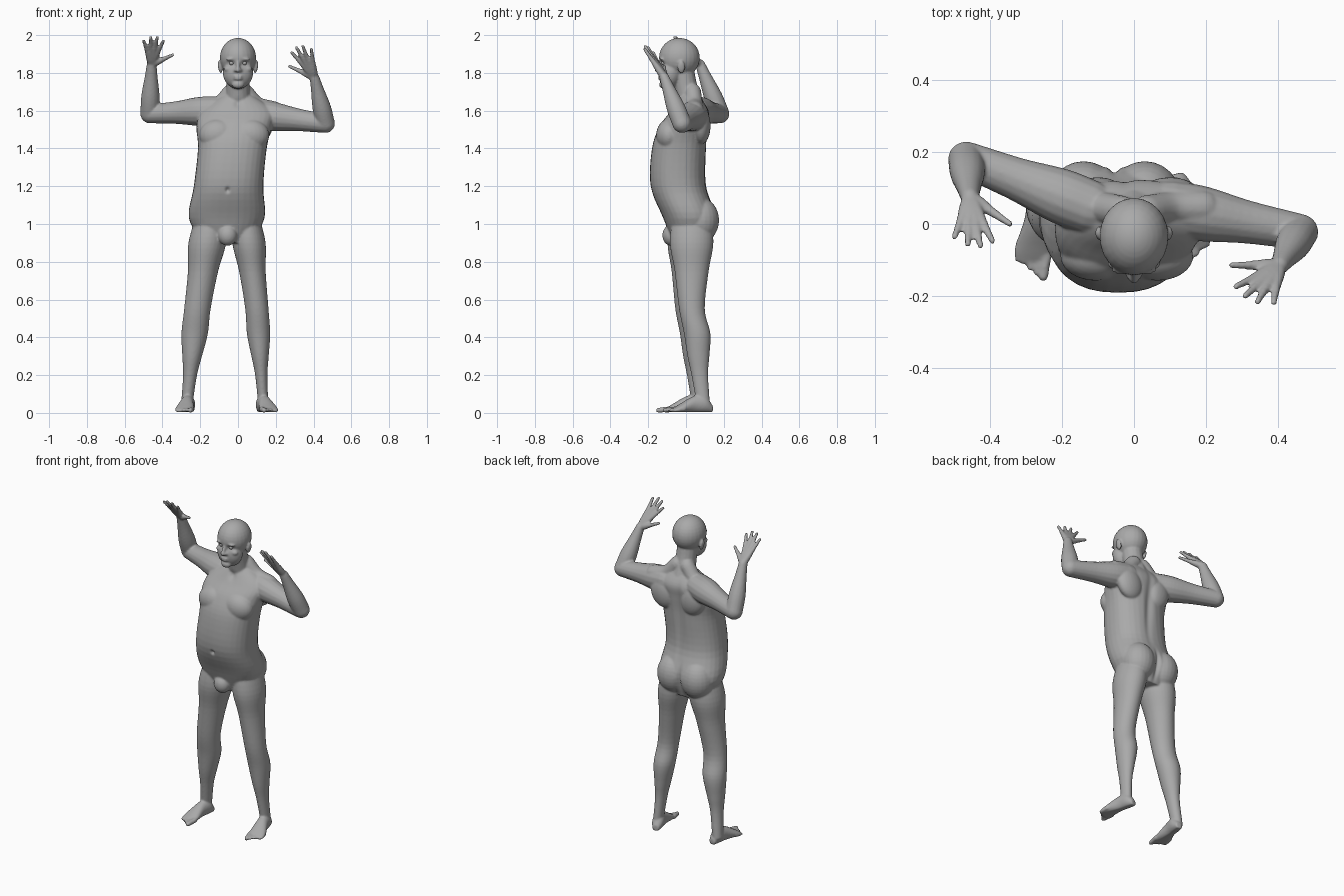
import bpy, bmesh, math
from mathutils import Vector, Matrix

cube = bpy.data.objects.get("Cube")
if cube:
    bpy.data.objects.remove(cube, do_unlink=True)

GREY = (0.4, 0.4, 0.4, 1)
skin = bpy.data.materials.new("grey_skin")
skin.use_nodes = True
skin.diffuse_color = GREY
skin.node_tree.nodes["Principled BSDF"].inputs["Base Color"].default_value = GREY

bm = bmesh.new()
UP = Vector((0, 0, 1))
SIDES = (-1, 1)


def smooth_path(sections, steps=5):
    """Catmull-Rom interpolation through section tuples."""
    p = [Vector(s) for s in sections]
    p = [p[0] * 2 - p[1]] + p + [p[-1] * 2 - p[-2]]
    result = []
    for a, b, c, d in zip(p, p[1:], p[2:], p[3:]):
        for i in range(steps):
            t = i / steps
            linear = (c - a) * t
            square = (a * 2 - b * 5 + c * 4 - d) * t * t
            cubic = (b * 3 - a - c * 3 + d) * t * t * t
            result.append(b + (linear + square + cubic) / 2)
    return result + [p[-2]]


def circle(count):
    angles = [math.tau * i / count for i in range(count)]
    return [(math.cos(a), math.sin(a)) for a in angles]


def bridge(rings):
    """Skin a list of rings and cap both ends."""
    loops = [[bm.verts.new(point) for point in ring] for ring in rings]
    count = len(loops[0])
    for low, high in zip(loops, loops[1:]):
        for i in range(count):
            j = (i + 1) % count
            bm.faces.new((low[i], low[j], high[j], high[i]))
    bm.faces.new(loops[0][::-1])
    bm.faces.new(loops[-1])


def stack(sections, power=1.0):
    """Horizontal oval rings: z, centre x, half width, centre y, half depth."""
    def bulge(value):
        return math.copysign(abs(value) ** power, value)
    bridge([[(cx + width * bulge(c), cy + depth * bulge(s), z) for c, s in circle(32)]
            for z, cx, width, cy, depth in smooth_path(sections)])


def tube(points, radii, sides=16):
    """Round limb through points, with domed ends."""
    path = smooth_path([(*point, radius) for point, radius in zip(points, radii)])
    body_part = [(v.to_3d(), v[3]) for v in path]

    def dome(end, inner):
        (p, r), direction = end, (end[0] - inner[0]).normalized()
        return [(p + direction * r * math.sin(k), r * math.cos(k)) for k in (0.4, 0.8, 1.2, 1.4)]
    start = dome(body_part[0], body_part[1])[::-1]
    full = start + body_part + dome(body_part[-1], body_part[-2])
    u = (full[1][0] - full[0][0]).orthogonal()
    rings = []
    for i, (p, r) in enumerate(full):
        ahead, behind = full[min(i + 1, len(full) - 1)][0], full[max(i - 1, 0)][0]
        tangent = (ahead - behind).normalized()
        u = (u - tangent * u.dot(tangent)).normalized()
        w = tangent.cross(u)
        rings.append([p + (u * c + w * s) * r for c, s in circle(sides)])
    bridge(rings)


def blob(centre, size, tilt=0):
    matrix = Matrix.Translation(centre) @ Matrix.Rotation(tilt, 4, "Y") @ Matrix.Diagonal((*size, 1))
    bmesh.ops.create_uvsphere(bm, u_segments=24, v_segments=16, radius=1, matrix=matrix)


def leg(hip, knee, ankle, slim):
    """Leg following three joints; rows are height, half width, half depth."""
    hip, knee, ankle = Vector(hip), Vector(knee), Vector(ankle)
    rows = [(0.04, 0.03, 0.035), (0.2, 0.037, 0.044), (0.3, 0.052, 0.058), (0.42, 0.07, 0.07),
            (0.55, 0.07, 0.068), (0.75, 0.08, 0.09), (0.9, 0.1, 0.115), (1.05, 0.08, 0.1)]
    sections = []
    for z, width, depth in rows:
        top, bottom = (hip, knee) if z > knee.z else (knee, ankle)
        centre = bottom.lerp(top, (z - bottom.z) / (top.z - bottom.z))
        calf = 0.014 * math.exp(-((z - 0.4) / 0.1) ** 2)
        sections.append((z, centre.x, width * slim, centre.y + calf, depth))
    stack(sections)


def foot(heel, toe, inner):
    """Flat-soled foot with five toes, big toe on the inner side."""
    heel = Vector(heel)
    forward = (Vector(toe) - heel).normalized()
    side = forward.cross(UP) * inner
    rows = [(0, 0.02, 0.04), (0.04, 0.035, 0.09), (0.1, 0.036, 0.09), (0.18, 0.05, 0.045), (0.22, 0.044, 0.02)]
    bridge([[heel + forward * along + side * width * c + UP * max(0.004, height * (1 + s) / 2)
             for c, s in circle(24)] for along, width, height in smooth_path(rows)])
    for k in range(5):
        radius = 0.01 if k else 0.015
        root = heel + forward * (0.19 - k * k / 600) + side * (2 - k) / 50 + UP * 0.02
        tip = root + forward * (0.058 - k / 160) - UP * 0.006
        tube([root, tip], [radius, radius * 0.9], 12)


def arm(shoulder, elbow, wrist, crown, across, thumb):
    """Bent arm with a hand whose four fingers fan out around the crown."""
    shoulder, elbow, wrist, crown, across, thumb = map(Vector, (shoulder, elbow, wrist, crown, across, thumb))
    tube([shoulder, shoulder.lerp(elbow, 0.25), shoulder.lerp(elbow, 0.6), elbow], [0.076, 0.077, 0.06, 0.05])
    tube([elbow, elbow.lerp(wrist, 0.35), elbow.lerp(wrist, 0.75), wrist], [0.05, 0.049, 0.034, 0.026])
    tips = [thumb]
    for k in (-1.5, -0.5, 0.5, 1.5):
        tips.append(crown + across * k + (wrist - crown) * k * k / 16)
    for tip in tips:
        points = [wrist.lerp(tip, t) for t in (0, 0.25, 0.52, 0.75, 1)]
        tube(points, [0.02, 0.019, 0.014, 0.011, 0.009], 12)


# Torso
stack([(0.9, -0.06, 0.12, 0.02, 0.09), (1.03, -0.06, 0.2, 0.02, 0.14), (1.2, -0.05, 0.184, -0.04, 0.147),
       (1.4, -0.03, 0.182, -0.036, 0.144), (1.52, -0.02, 0.2, -0.01, 0.128),
       (1.6, 0, 0.19, 0.02, 0.1), (1.68, 0, 0.08, 0.02, 0.05)], power=0.86)
blob((-0.055, -0.08, 0.94), (0.05, 0.045, 0.055))
for s in SIDES:
    # Buttocks, chest muscles, shoulder blades and neck slopes
    blob((-0.055 + s * 0.085, 0.075, 1.02), (0.1, 0.1, 0.12))
    blob((-0.02 + s * 0.085, -0.09, 1.47), (0.1, 0.068, 0.085))
    blob((s * 0.1, 0.08, 1.52), (0.085, 0.05, 0.1), s * 0.3)
    tube([(s * 0.035, 0.035, 1.7), (s * 0.1, 0.045, 1.63), (s * 0.19, 0.045, 1.6)], [0.045, 0.045, 0.05])

# Legs and feet
leg((-0.14, 0.02, 1.05), (-0.215, 0.01, 0.55), (-0.265, 0.06, 0.1), 1)
leg((0.04, 0.03, 1.05), (0.1, 0.03, 0.55), (0.13, 0.085, 0.1), 0.88)
foot((-0.255, 0.105, 0), (-0.295, -0.16, 0), -1)
foot((0.118, 0.14, 0), (0.185, -0.13, 0), 1)

# Arms and hands
arm((-0.12, 0.045, 1.6), (-0.467, 0.18, 1.583), (-0.457, 0.075, 1.845),
    (-0.445, -0.06, 1.99), (-0.035, 0.004, 0), (-0.345, 0, 1.895))
arm((0.1, 0.045, 1.58), (0.463, -0.022, 1.532), (0.405, -0.115, 1.775),
    (0.325, -0.21, 1.94), (0.035, -0.015, 0.006), (0.272, -0.115, 1.835))

# Neck, skull, jaw and chin
tube([(0, 0.03, 1.62), (0, 0, 1.72), (0, -0.02, 1.82)], [0.07, 0.062, 0.062])
blob((0, -0.035, 1.88), (0.096, 0.108, 0.105))
blob((0, -0.08, 1.8), (0.08, 0.06, 0.085))
blob((0, -0.12, 1.738), (0.032, 0.022, 0.022))

# Nose, lips and paired face parts
tube([(0, -0.135, 1.86), (0, -0.15, 1.825), (0, -0.155, 1.815)], [0.009, 0.011, 0.012])
for z in (1.768, 1.781):
    blob((0, -0.138, z), (0.024, 0.01, 0.006))
for s in SIDES:
    blob((s * 0.014, -0.143, 1.813), (0.009, 0.011, 0.008))
    blob((s * 0.034, -0.127, 1.873), (0.03, 0.014, 0.008), s * 0.1)
    blob((s * 0.05, -0.108, 1.82), (0.024, 0.02, 0.018))
    blob((s * 0.096, -0.025, 1.83), (0.01, 0.02, 0.034), s * 0.2)

# Fuse the parts into one skin
bmesh.ops.recalc_face_normals(bm, faces=bm.faces)
mesh = bpy.data.meshes.new("body_parts")
bm.to_mesh(mesh)
bm.free()
body = bpy.data.objects.new("body", mesh)
bpy.context.collection.objects.link(body)
fuse = body.modifiers.new("fuse", "REMESH")
fuse.mode = "VOXEL"
fuse.voxel_size = 0.006
relax = body.modifiers.new("relax", "SMOOTH")
relax.iterations = 4
graph = bpy.context.evaluated_depsgraph_get()
fused = bpy.data.meshes.new_from_object(body.evaluated_get(graph))
body.modifiers.clear()
body.data = fused

# Press in the navel, collar notch, spine, buttock cleft and eye sockets
dents = [((-0.055, -0.18, 1.18), (0.01, 0.06, 0.013), 0.014), ((0, -0.06, 1.635), (0.018, 0.05, 0.02), 0.01),
         ((-0.025, 0.13, 1.4), (0.025, 0.06, 0.2), -0.014), ((-0.055, 0.17, 1), (0.014, 0.06, 0.09), -0.02)]
dents += [((s * 0.034, -0.135, 1.852), (0.02, 0.04, 0.013), 0.011) for s in SIDES]
for vertex in fused.vertices:
    for centre, size, depth in dents:
        reach = sum(((p - c) / r) ** 2 for p, c, r in zip(vertex.co, centre, size))
        if reach < 6:
            vertex.co.y += depth * math.exp(-reach)
fused.materials.clear()
fused.materials.append(skin)
fused.polygons.foreach_set("use_smooth", [True] * len(fused.polygons))

# Eyes
for name, s in zip(("right_eye", "left_eye"), SIDES):
    bpy.ops.mesh.primitive_uv_sphere_add(segments=16, ring_count=10, radius=0.012,
                                         location=(s * 0.034, -0.118, 1.852))
    eye = bpy.context.object
    eye.name = name
    eye.data.materials.append(skin)
    bpy.ops.object.shade_smooth()
